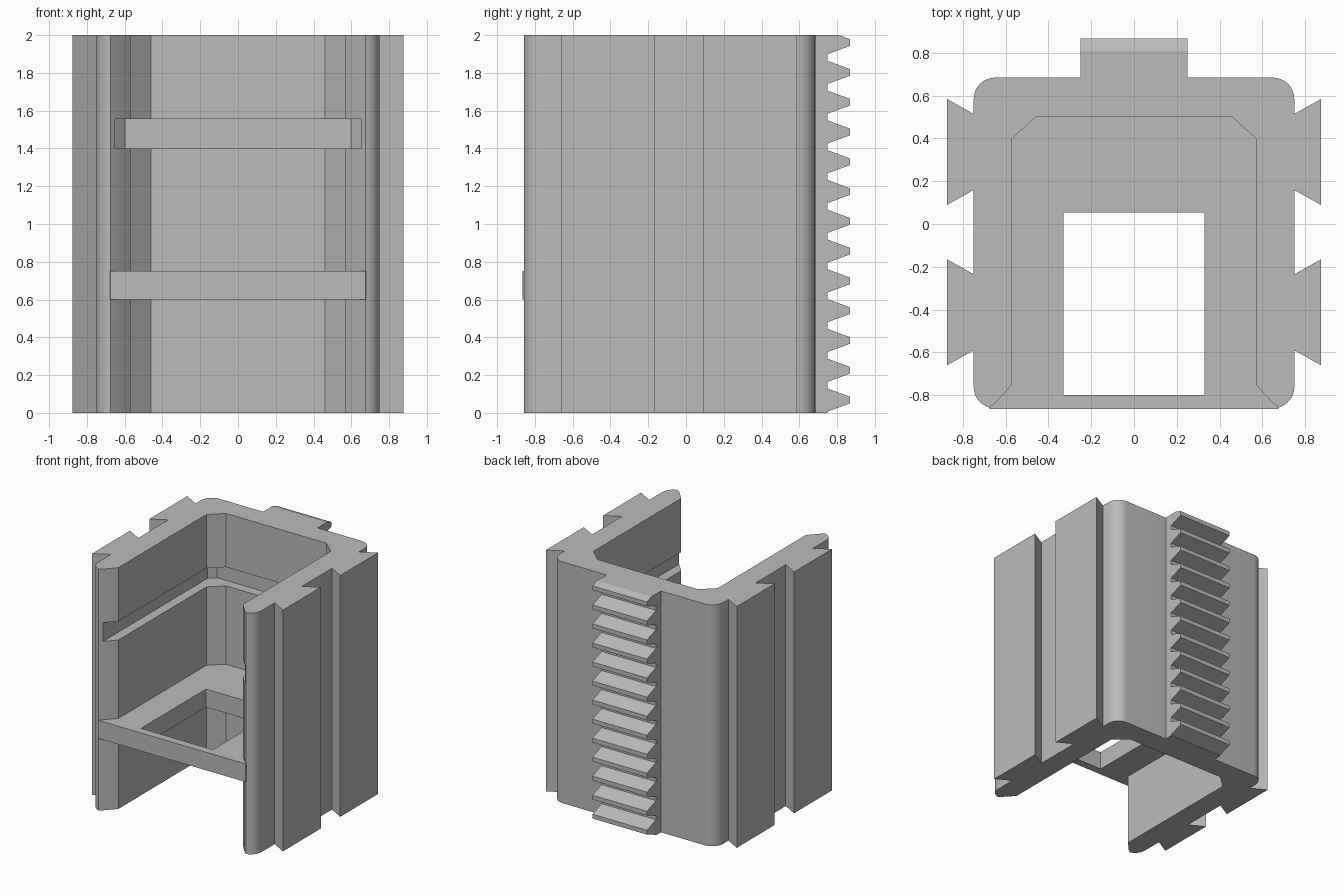
import bpy, bmesh
from math import cos, sin, radians

cube = bpy.data.objects.get("Cube")
if cube:
    bpy.data.objects.remove(cube, do_unlink=True)

grey = bpy.data.materials.new("plain_grey")
grey.use_nodes = True
grey.diffuse_color = (0.5, 0.5, 0.5, 1)
grey.node_tree.nodes["Principled BSDF"].inputs["Base Color"].default_value = (0.5, 0.5, 0.5, 1)


def prism(name, outline, offset, direction):
    """Extrude a closed outline placed at offset along direction (axis vector)."""
    bm = bmesh.new()
    along_x = direction[0] != 0
    points = [(offset, a, b) if along_x else (a, b, offset) for a, b in outline]
    face = bm.faces.new([bm.verts.new(p) for p in points])
    new = bmesh.ops.extrude_face_region(bm, geom=[face])["geom"]
    bmesh.ops.translate(bm, vec=direction, verts=[v for v in new if isinstance(v, bmesh.types.BMVert)])
    bmesh.ops.recalc_face_normals(bm, faces=bm.faces)
    mesh = bpy.data.meshes.new(name)
    bm.to_mesh(mesh)
    bm.free()
    mesh.materials.append(grey)
    obj = bpy.data.objects.new(name, mesh)
    bpy.context.collection.objects.link(obj)
    return obj


def arc(cx, cy, r, start, end, steps=8):
    angles = [radians(start + (end - start) * i / steps) for i in range(steps + 1)]
    return [(cx + r * cos(a), cy + r * sin(a)) for a in angles]


def mirrored(half):
    return half + [(-x, y) for x, y in reversed(half)]


def cut(obj, cutter):
    mod = obj.modifiers.new("cut", "BOOLEAN")
    mod.operation = "DIFFERENCE"
    mod.solver = "EXACT"
    mod.object = cutter
    bpy.context.view_layer.objects.active = obj
    bpy.ops.object.modifier_apply(modifier=mod.name)
    bpy.data.objects.remove(cutter, do_unlink=True)


def dovetail(y):
    return [(0.75, y + 0.178), (0.875, y + 0.248), (0.875, y - 0.248), (0.75, y - 0.178)]


# U-shaped housing with two dovetail rails on each side
half = [(0.46, 0.5), (0.57, 0.4), (0.57, -0.75), (0.6, -0.785), (0.645, -0.833)]
half += arc(0.65, -0.762, 0.1, -75, 0)
half += list(reversed(dovetail(-0.413))) + list(reversed(dovetail(0.337)))
half += arc(0.65, 0.585, 0.1, 0, 90)
housing = prism("housing", mirrored(half), 0, (0, 0, 2))

# Groove around the inside of the housing
groove = mirrored([(0.598, 0.58), (0.65, 0.53), (0.65, -1.0)])
cut(housing, prism("groove_cutter", groove, 1.4, (0, 0, 0.155)))

# Shelf with a rectangular opening
shelf_half = [(0.48, 0.52), (0.6, 0.42), (0.6, -0.76), (0.68, -0.855), (0.675, -0.866)]
shelf = prism("shelf", mirrored(shelf_half), 0.6, (0, 0, 0.15))
cut(shelf, prism("opening_cutter", mirrored([(0.33, 0.053), (0.33, -0.8)]), 0.5, (0, 0, 0.4)))

# Toothed rack on the back
root, tip, pitch, teeth = 0.75, 0.867, 0.1577, 13
rack_line = [(0.66, 0), (root, 0)]
for i in range(teeth):
    z = 0.068 + i * pitch
    rack_line += [(root, z - 0.061), (tip, z - 0.018), (tip, z + 0.018)]
    if i < teeth - 1:
        rack_line.append((root, z + 0.061))
rack_line += [(0.81, 2), (0.66, 2)]
rack = prism("rack", rack_line, -0.25, (0.5, 0, 0))

# Smooth the rounded corners, keep the rest sharp
bpy.ops.object.select_all(action="DESELECT")
housing.select_set(True)
bpy.context.view_layer.objects.active = housing
bpy.ops.object.shade_smooth_by_angle(angle=radians(25))
